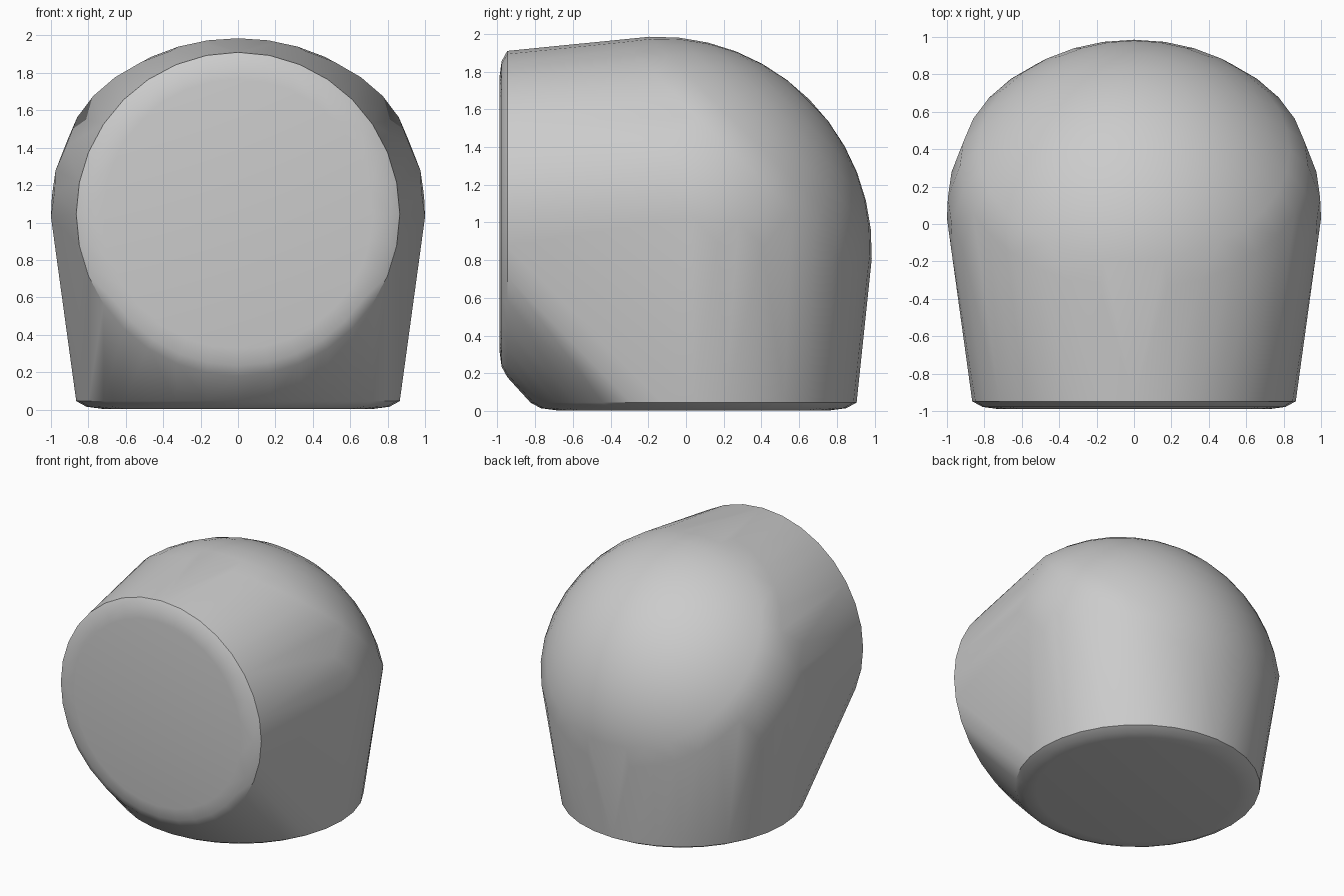
import bpy, bmesh, math
from mathutils import Vector

if "Cube" in bpy.data.objects:
    bpy.data.objects.remove(bpy.data.objects["Cube"])

bm = bmesh.new()
SEG = 32


def ring(center, normal, radius, n=SEG):
    """Add a circle of points around an axis lying in the YZ plane."""
    nrm = Vector(normal).normalized()
    u = Vector((1, 0, 0))
    v = nrm.cross(u)
    for i in range(n):
        a = 2 * math.pi * i / n
        bm.verts.new(Vector(center) + radius * (u * math.cos(a) + v * math.sin(a)))


# Flat front and bottom discs, each with a small rounded rim
for r, off in ((0.72, 0.0), (0.81, 0.012), (0.865, 0.042)):
    ring((0, -0.99 + off, 1.045), (0, 1, 0), r)
    ring((0, 0.04, 0.003 + off), (0, 0, 1), r)

# Spherical dome facing back and up, midway between the two discs
axis = Vector((0, 1, 1)).normalized()
dome_center = Vector((0, -0.15, 0.85))
R = 1.136
bm.verts.new(dome_center + axis * R)
for k in range(1, 8):
    t = math.radians(55) * k / 7
    ring(dome_center + axis * R * math.cos(t), axis, R * math.sin(t))

# Widest belt where the dome meets the tapered sides
ring((0, 0.14, 1.14), axis, 0.995)
ring((0, 0.03, 1.03), axis, 1.0)

# Skin everything with a convex hull
res = bmesh.ops.convex_hull(bm, input=bm.verts[:])
loose = [v for v in bm.verts if not v.link_faces]
bmesh.ops.delete(bm, geom=loose, context='VERTS')
bmesh.ops.dissolve_limit(bm, angle_limit=math.radians(1),
                         verts=bm.verts[:], edges=bm.edges[:])
bmesh.ops.recalc_face_normals(bm, faces=bm.faces[:])

mesh = bpy.data.meshes.new("elbow_body")
bm.to_mesh(mesh)
bm.free()
body = bpy.data.objects.new("elbow_body", mesh)
bpy.context.collection.objects.link(body)
bpy.context.view_layer.objects.active = body
body.select_set(True)
bpy.ops.object.shade_smooth_by_angle(angle=math.radians(30))
